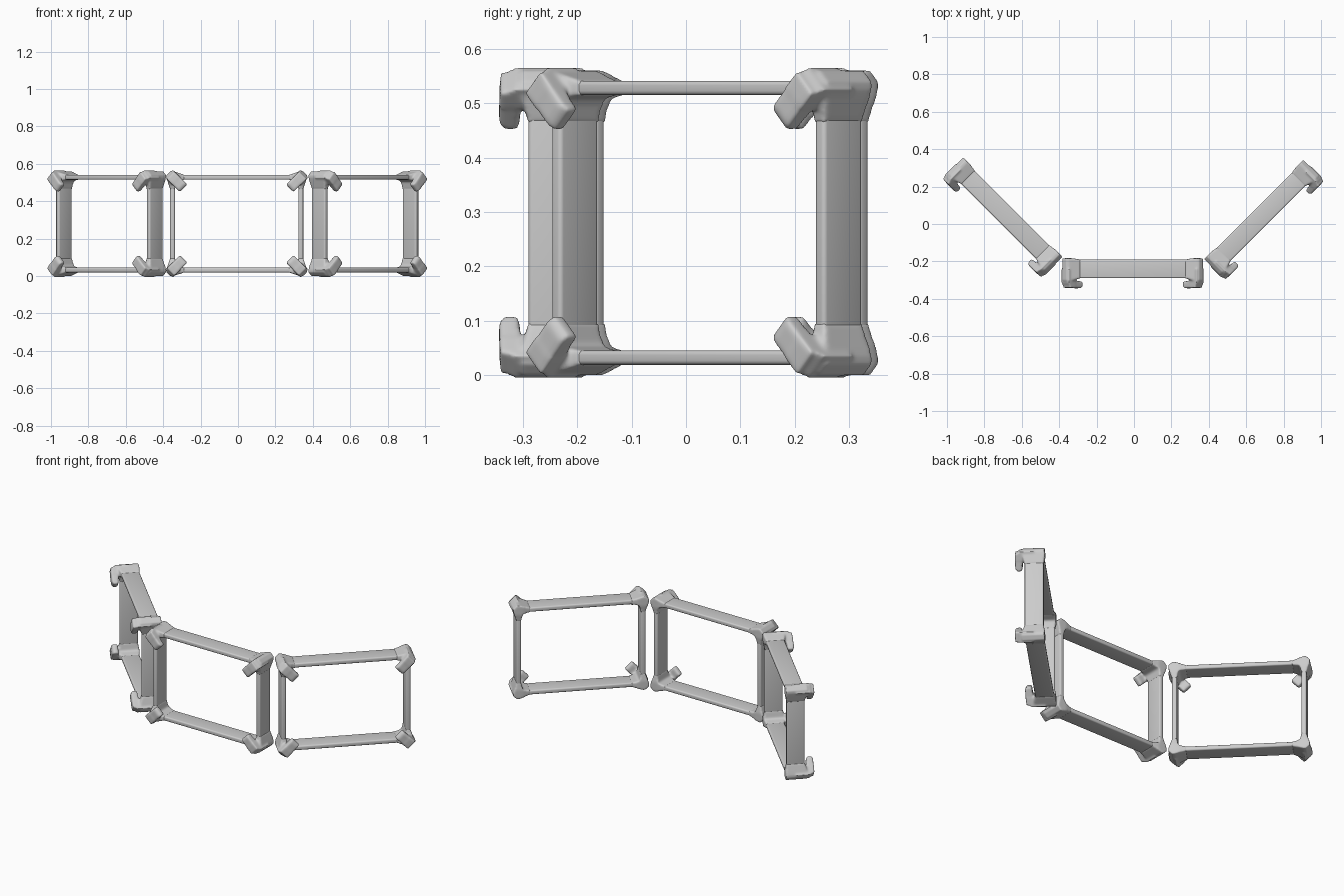
import bpy, bmesh
from math import radians, sqrt

if "Cube" in bpy.data.objects:
    bpy.data.objects.remove(bpy.data.objects["Cube"])

HALF_W, HALF_H = 0.375, 0.28     # outer size of a frame, measured at its corners
INSET, THICK, DEPTH = 0.019, 0.026, 0.10


def hull(bm, points):
    verts = [bm.verts.new(p) for p in points]
    res = bmesh.ops.convex_hull(bm, input=verts)
    junk = {v for v in res["geom_interior"] + res["geom_unused"]
            if isinstance(v, bmesh.types.BMVert)}
    bmesh.ops.delete(bm, geom=list(junk), context='VERTS')


def at(a, v, b):
    """Corner space (inward offsets a, b and depth v) to frame space."""
    return (a - HALF_W, v, b - HALF_H)


def finish(bm, name):
    bmesh.ops.recalc_face_normals(bm, faces=bm.faces)
    mesh = bpy.data.meshes.new(name)
    bm.to_mesh(mesh)
    bm.free()
    mesh.shade_smooth()
    return mesh


def corner_mesh():
    bm = bmesh.new()
    # two arms that flare from the bars into the thick corner
    block = [(0.02, 0), (0, 0.02), (0, 0.036), (0.036, 0), (0.054, 0.01), (0.01, 0.054), (0.054, 0.054)]
    for flip in (False, True):
        pts = [(a, v, b) for a, b in block for v in (-0.062, 0.057)]
        pts += [(a, v, 0.095) for a in (INSET, INSET + THICK) for v in (-0.05, 0.05)]
        hull(bm, [at(b, v, a) if flip else at(a, v, b) for a, v, b in pts])

    # hook: a forward stub, then a finger pointing diagonally into the opening
    def diagonal(profile, half):
        pts = []
        for d, v in profile:
            for w in (-half, half):
                pts.append(at((d + w) / sqrt(2), v, (d - w) / sqrt(2)))
        hull(bm, pts)
    diagonal([(0.02, 0.0), (0.02, -0.075), (0.036, -0.101), (0.07, -0.104), (0.07, 0.0)], 0.029)
    diagonal([(0.03, -0.101), (0.115, -0.104), (0.129, -0.094), (0.129, -0.072),
              (0.12, -0.066), (0.03, -0.062)], 0.028)
    return finish(bm, "corner_hook")


def bar_mesh(name, upright):
    bm = bmesh.new()
    bmesh.ops.create_cube(bm, size=1)
    half_u, half_z = HALF_W - 0.04, HALF_H - 0.04
    off = INSET + THICK / 2
    size = (THICK, DEPTH, 2 * half_z) if upright else (2 * half_u, DEPTH, THICK)
    loc = (off - HALF_W, 0, 0) if upright else (0, 0, off - HALF_H)
    bmesh.ops.scale(bm, vec=size, verts=bm.verts)
    bmesh.ops.translate(bm, vec=loc, verts=bm.verts)
    bmesh.ops.bevel(bm, geom=list(bm.edges), offset=0.008, segments=4,
                    profile=0.5, affect='EDGES')
    return finish(bm, name)


def place(name, mesh, loc, angle, axes, blend=False):
    ob = bpy.data.objects.new(name, mesh)
    bpy.context.collection.objects.link(ob)
    ob.location = loc
    ob.rotation_euler.z = radians(angle)
    if blend:
        rm = ob.modifiers.new("Blend", 'REMESH')
        rm.mode = 'VOXEL'
        rm.voxel_size = 0.005
        rm.use_smooth_shade = True
        sm = ob.modifiers.new("Soften", 'SMOOTH')
        sm.factor = 0.5
        sm.iterations = 8
    mir = ob.modifiers.new("Mirror", 'MIRROR')
    mir.use_axis = axes
    mir.use_mirror_merge = False


corner = corner_mesh()
post = bar_mesh("upright", True)
rail = bar_mesh("rail", False)

# three frames: a straight centre and two wings turned 45 degrees
for side, loc, angle in (("centre", (-0.007, -0.24, HALF_H), 0),
                         ("right", (0.68, 0.038, HALF_H), 45),
                         ("left", (-0.688, 0.05, HALF_H), -45)):
    place(side + "_corner_hooks", corner, loc, angle, (True, False, True), True)
    place(side + "_uprights", post, loc, angle, (True, False, False))
    place(side + "_rails", rail, loc, angle, (False, False, True))
